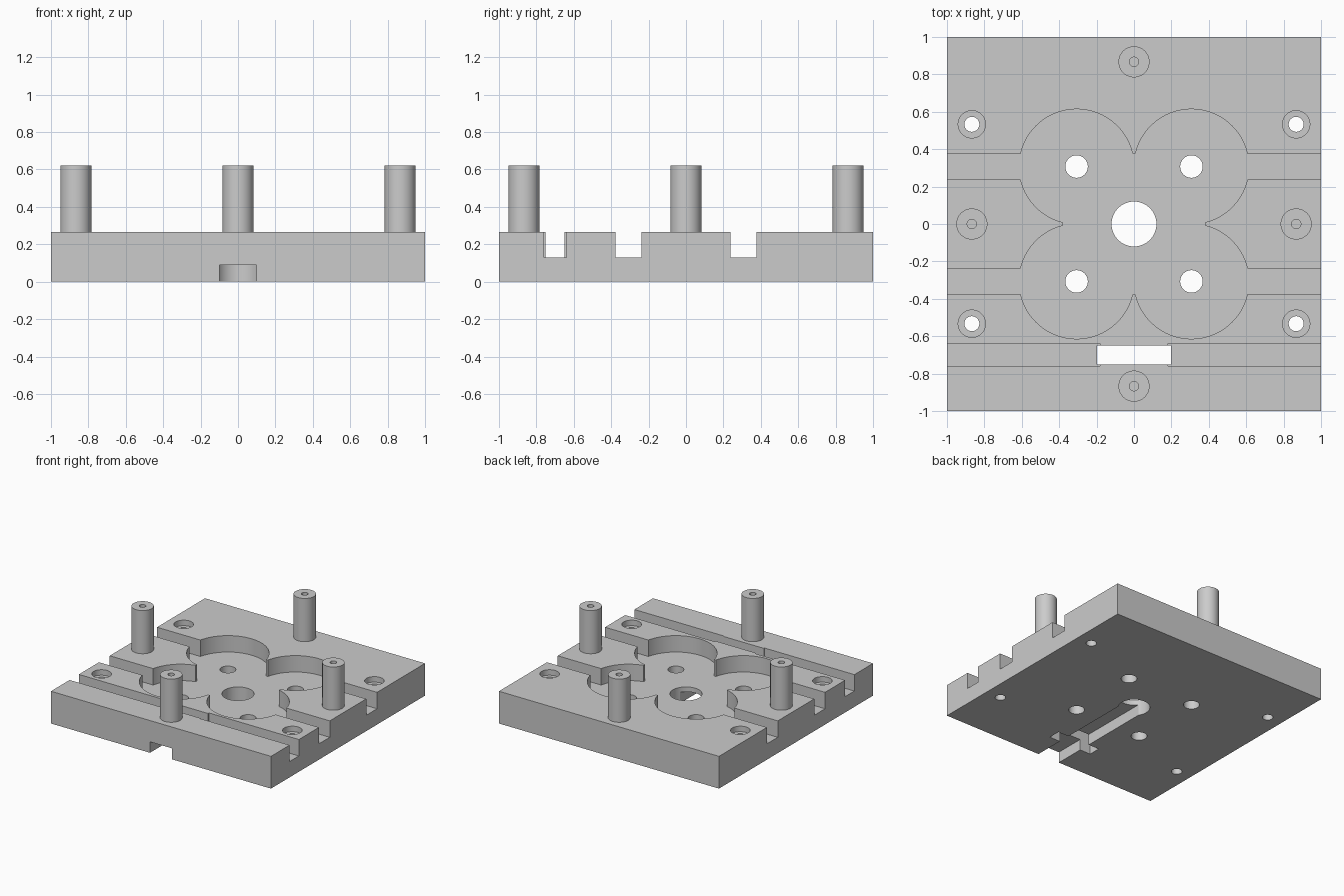
import bpy

if "Cube" in bpy.data.objects:
    bpy.data.objects.remove(bpy.data.objects["Cube"], do_unlink=True)

grey = bpy.data.materials.new("plain grey")
grey.use_nodes = True
COLOUR = (0.6, 0.6, 0.6, 1)
grey.diffuse_color = COLOUR
grey.node_tree.nodes["Principled BSDF"].inputs["Base Color"].default_value = COLOUR

TOP, FLOOR, SLOT, POST_TOP = 0.265, 0.13, 0.09, 0.62
BELOW, ABOVE = -0.1, 0.4          # overshoot heights for cutters
LOBE, EDGE = 0.307, 0.867         # pocket centres, distance of posts and screws


def box(name, x0, x1, y0, y1, z0, z1):
    bpy.ops.mesh.primitive_cube_add(
        size=1, location=((x0 + x1) / 2, (y0 + y1) / 2, (z0 + z1) / 2))
    ob = bpy.context.object
    ob.name = name
    ob.scale = (x1 - x0, y1 - y0, z1 - z0)
    bpy.ops.object.transform_apply(location=True, rotation=True, scale=True)
    ob.data.materials.append(grey)
    return ob


def cylinder(name, x, y, r, z0, z1, sides=64):
    bpy.ops.mesh.primitive_cylinder_add(
        vertices=sides, radius=r, depth=z1 - z0, location=(x, y, (z0 + z1) / 2))
    ob = bpy.context.object
    ob.name = name
    bpy.ops.object.transform_apply(location=True, rotation=True, scale=True)
    ob.data.materials.append(grey)
    return ob


def cut(target, cutter):
    mod = target.modifiers.new("cut", 'BOOLEAN')
    mod.operation, mod.solver, mod.object = 'DIFFERENCE', 'EXACT', cutter
    bpy.ops.object.select_all(action='DESELECT')
    bpy.context.view_layer.objects.active = target
    target.select_set(True)
    bpy.ops.object.modifier_apply(modifier=mod.name)
    bpy.data.objects.remove(cutter, do_unlink=True)


def smooth(ob):
    bpy.ops.object.select_all(action='DESELECT')
    bpy.context.view_layer.objects.active = ob
    ob.select_set(True)
    bpy.ops.object.shade_smooth_by_angle(angle=0.52)


plate = box("base_plate", -1, 1, -1, 1, 0, TOP)

# four-lobed pocket with two cross channels
cut(plate, box("pocket_centre", -0.38, 0.38, -0.3, 0.3, FLOOR, ABOVE))
for sy in (-1, 1):
    y = sy * LOBE
    cut(plate, box("channel", -1.1, 1.1, y - 0.07, y + 0.07, FLOOR, ABOVE))
    for sx in (-1, 1):
        cut(plate, cylinder("lobe", sx * LOBE, y, 0.307, FLOOR, ABOVE, 96))

# front channel, wider at both ends, with a window in the middle
for x0, x1 in ((-1.1, -0.183), (0.183, 1.1)):
    cut(plate, box("front_channel", x0, x1, -0.758, -0.638, FLOOR, ABOVE))
cut(plate, box("window", -0.198, 0.198, -0.75, -0.65, BELOW, ABOVE))

# underside slot running from the front edge to the centre hole
cut(plate, box("underside_slot", -0.1, 0.1, -1.1, 0, BELOW, SLOT))
cut(plate, cylinder("centre_hole", 0, 0, 0.12, BELOW, ABOVE))

# pocket holes and counterbored screw holes
for sx in (-1, 1):
    for sy in (-1, 1):
        cut(plate, cylinder("pocket_hole", sx * LOBE, sy * LOBE, 0.06, BELOW, ABOVE))
        cut(plate, cylinder("screw_hole", sx * EDGE, sy * 0.533, 0.04, BELOW, ABOVE))
        cut(plate, cylinder("counterbore", sx * EDGE, sy * 0.533, 0.073, TOP - 0.045, ABOVE))
smooth(plate)

# standing posts with a blind hole in the top
for side, x, y in (("front", 0, -EDGE), ("back", 0, EDGE),
                   ("left", EDGE, 0), ("right", -EDGE, 0)):
    post = cylinder(side + "_post", x, y, 0.083, TOP - 0.02, POST_TOP)
    cut(post, cylinder("post_hole", x, y, 0.025, POST_TOP - 0.2, POST_TOP + 0.1, 32))
    smooth(post)
